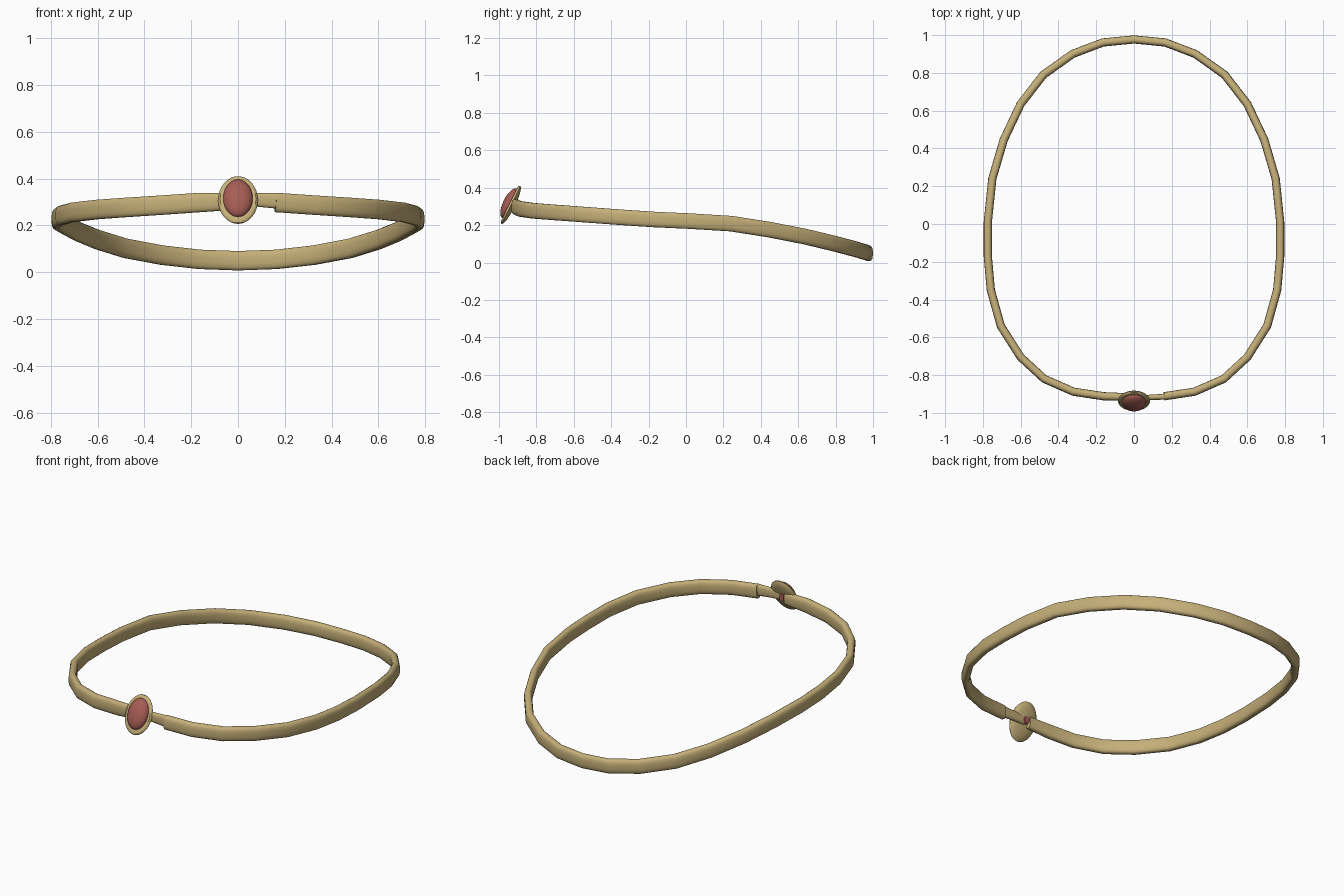
import bpy, bmesh, math
from mathutils import Vector, Matrix

if "Cube" in bpy.data.objects:
    bpy.data.objects.remove(bpy.data.objects["Cube"], do_unlink=True)


def material(name, rgb, rough):
    m = bpy.data.materials.new(name)
    m.use_nodes = True
    m.diffuse_color = (*rgb, 1)
    node = m.node_tree.nodes["Principled BSDF"]
    node.inputs["Base Color"].default_value = (*rgb, 1)
    node.inputs["Roughness"].default_value = rough
    return m


gold = material("pale gold", (0.56, 0.43, 0.19), 0.5)
red = material("dull red", (0.38, 0.11, 0.09), 0.4)


def finish(bm, name, mat, angle=40):
    bmesh.ops.recalc_face_normals(bm, faces=bm.faces)
    mesh = bpy.data.meshes.new(name)
    bm.to_mesh(mesh)
    bm.free()
    mesh.materials.append(mat)
    obj = bpy.data.objects.new(name, mesh)
    bpy.context.collection.objects.link(obj)
    bpy.ops.object.select_all(action="DESELECT")
    obj.select_set(True)
    bpy.context.view_layer.objects.active = obj
    bpy.ops.object.shade_smooth_by_angle(angle=math.radians(angle))
    return obj


def section(sides=16, power=0.7):
    """Rounded, slightly boxy oval with unit half sizes."""
    pts = []
    for i in range(sides):
        a = math.tau * (i + 0.5) / sides
        c, s = math.cos(a), math.sin(a)
        pts.append((math.copysign(abs(c) ** power, c), math.copysign(abs(s) ** power, s)))
    return pts


def sweep(name, path, sizes, mat):
    """Sweep the oval along an open path; sizes are (half thickness, half height)."""
    bm = bmesh.new()
    rings = []
    for i, p in enumerate(path):
        a, b = path[max(i - 1, 0)], path[min(i + 1, len(path) - 1)]
        t = (b - a).normalized()
        out = Vector((t.y, -t.x, 0)).normalized()
        up = out.cross(t).normalized()
        w, h = sizes[i]
        rings.append([bm.verts.new(p + out * u * w + up * v * h) for u, v in section()])
    for r, s in zip(rings, rings[1:]):
        for k in range(len(r)):
            j = (k + 1) % len(r)
            bm.faces.new((r[k], r[j], s[j], s[k]))
    bm.faces.new(rings[0])
    bm.faces.new(rings[-1])
    return finish(bm, name, mat)


def oval_dome(name, profile, half_w, half_h, centre, tilt, mat, angle=40):
    """Lathe (radius, depth) pairs into an oval facing the front, leaning back."""
    bm = bmesh.new()
    vs = [bm.verts.new((r, 0, d)) for r, d in profile]
    edges = [bm.edges.new(pair) for pair in zip(vs, vs[1:])]
    bmesh.ops.spin(bm, geom=vs + edges, cent=(0, 0, 0), axis=(0, 0, 1),
                   angle=math.tau, steps=32)
    bmesh.ops.remove_doubles(bm, verts=bm.verts, dist=0.0001)
    turn = Matrix.Rotation(math.pi / 2 - tilt, 4, "X")
    move = Matrix.Translation(centre) @ turn @ Matrix.Diagonal((half_w, half_h, 1, 1))
    bmesh.ops.transform(bm, matrix=move, verts=bm.verts)
    return finish(bm, name, mat, angle)


# Band: half an outline from front to back, mirrored to the other side
half = [Vector(p) for p in (
    (0.16, -0.912, 0.298), (0.32, -0.888, 0.287), (0.475, -0.82, 0.277),
    (0.6, -0.705, 0.268), (0.705, -0.54, 0.256), (0.758, -0.35, 0.242),
    (0.774, -0.17, 0.23), (0.774, 0.01, 0.222), (0.75, 0.24, 0.208),
    (0.69, 0.445, 0.176), (0.6, 0.635, 0.139), (0.48, 0.79, 0.102),
    (0.325, 0.9, 0.073), (0.165, 0.961, 0.055))]
path = half + [Vector((0, 0.977, 0.049))]
path += [Vector((-p.x, p.y, p.z)) for p in reversed(half)]
path.append(Vector((-0.02, -0.916, 0.302)))
sizes = [(0.022, 0.042)] * (len(path) - 1) + [(0.02, 0.036)]
sweep("circlet_band", path, sizes, gold)

# Narrower tongue that closes the front gap
sweep("clasp_tongue",
      [Vector((0.17, -0.914, 0.305)), Vector((0.08, -0.918, 0.309)), Vector((0.005, -0.921, 0.309))],
      [(0.016, 0.034), (0.014, 0.029), (0.012, 0.026)], gold)

# Oval setting with a rounded rim and a convex back
tilt = math.radians(26)
centre = Vector((0, -0.935, 0.308))
facing = Vector((0, -math.cos(tilt), math.sin(tilt)))
oval_dome("jewel_setting",
          [(0, 0.008), (0.76, 0.01), (0.9, 0.011), (0.98, 0.006), (1, 0),
           (0.92, -0.008), (0.7, -0.015), (0.4, -0.019), (0, -0.02)],
          0.085, 0.113, centre, tilt, gold)

# Polished stone
dome = [(math.cos(a), math.sin(a) * 0.036)
        for a in (math.pi / 2 * i / 8 for i in range(8, -1, -1))]
dome[0] = (0, dome[0][1])
oval_dome("red_stone", dome + [(0, 0)], 0.063, 0.088,
          centre + facing * 0.008 + Vector((0, 0, 0.004)), tilt, red)

# Small back of the stone showing in the clasp gap
oval_dome("stone_back", [(0, 0.01), (1, 0.008), (1, -0.008), (0, -0.01)],
          0.016, 0.022, Vector((0, -0.908, 0.306)), 0, red)
